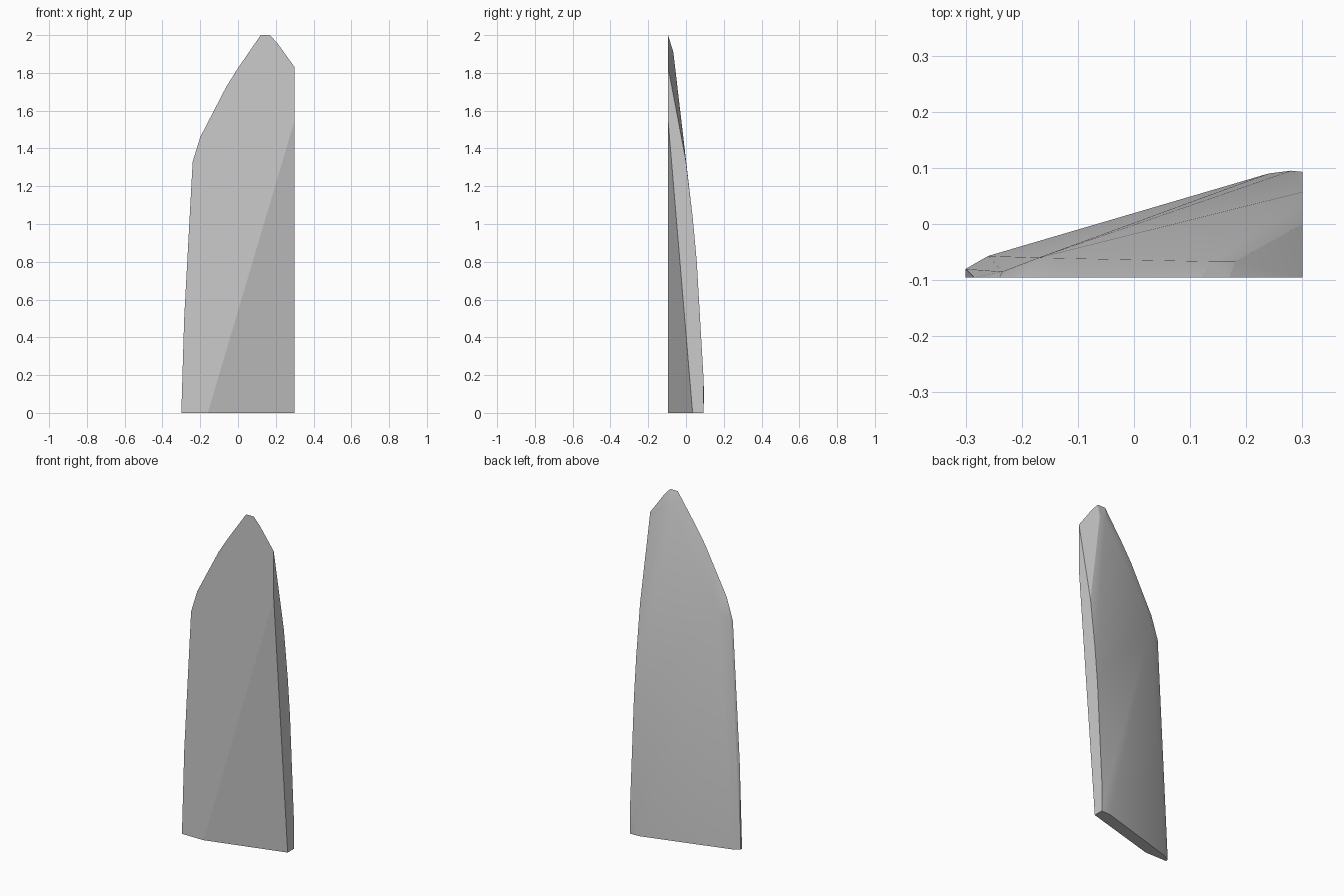
import bpy, bmesh, math

if "Cube" in bpy.data.objects:
    bpy.data.objects.remove(bpy.data.objects["Cube"])

FRONT = -0.095

# flat front outline (x, z)
outline = [(-0.30, 0), (-0.285, 0.5), (-0.24, 1.33), (-0.20, 1.46),
           (-0.06, 1.73), (0.0, 1.825), (0.12, 2.0), (0.17, 2.0),
           (0.21, 1.955), (0.30, 1.83), (0.30, 1.55), (-0.16, 0)]
points = [(x, FRONT, z) for x, z in outline]

# thick right side: curved back edge (y, z)
points += [(0.30, y, z) for y, z in [
    (0.035, 0), (0.093, 0), (0.093, 0.18), (0.057, 0.8), (0.036, 1.03),
    (0.0, 1.33), (-0.06, 1.62), (-0.085, 1.77)]]

# back corners of the base and ridge below the bevelled tip
points += [(-0.30, -0.08, 0), (-0.26, -0.057, 0), (0.24, 0.09, 0),
           (0.28, 0.095, 0.1),
           (-0.235, -0.085, 1.32), (-0.17, -0.06, 1.38),
           (0.14, -0.067, 1.91), (0.18, -0.067, 1.91)]

# blade shard as the hull of its corners
bm = bmesh.new()
for p in points:
    bm.verts.new(p)
hull = bmesh.ops.convex_hull(bm, input=bm.verts)
loose = [v for v in bm.verts if not v.link_faces]
bmesh.ops.delete(bm, geom=loose, context='VERTS')
bmesh.ops.dissolve_limit(bm, angle_limit=math.radians(0.5),
                         verts=bm.verts, edges=bm.edges)
bmesh.ops.recalc_face_normals(bm, faces=bm.faces)

mesh = bpy.data.meshes.new("blade_shard")
bm.to_mesh(mesh)
bm.free()
blade = bpy.data.objects.new("blade_shard", mesh)
bpy.context.collection.objects.link(blade)

bpy.context.view_layer.objects.active = blade
blade.select_set(True)
bpy.ops.object.shade_smooth_by_angle(angle=math.radians(15))
